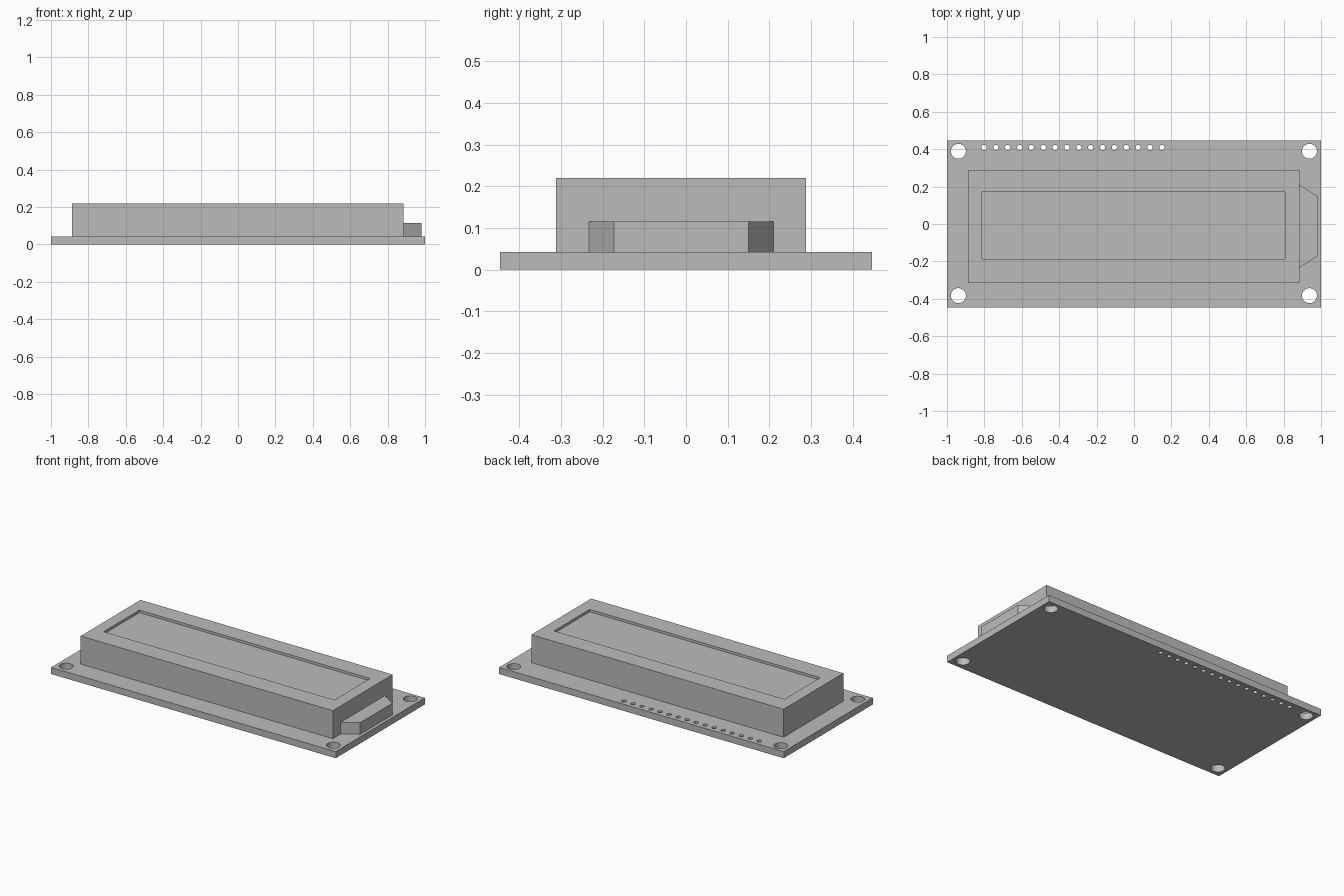
import bpy
import bmesh
import math
from mathutils import Matrix

if "Cube" in bpy.data.objects:
    bpy.data.objects.remove(bpy.data.objects["Cube"], do_unlink=True)

GREY = bpy.data.materials.new("plain grey")
GREY.use_nodes = True
GREY.diffuse_color = (0.5, 0.5, 0.5, 1)
GREY.node_tree.nodes["Principled BSDF"].inputs["Base Color"].default_value = (0.5, 0.5, 0.5, 1)

BOARD_TOP = 0.042
BODY_TOP = 0.22


def make_object(name, bm):
    bmesh.ops.recalc_face_normals(bm, faces=bm.faces)
    mesh = bpy.data.meshes.new(name)
    bm.to_mesh(mesh)
    bm.free()
    mesh.materials.append(GREY)
    obj = bpy.data.objects.new(name, mesh)
    bpy.context.collection.objects.link(obj)
    return obj


def add_prism(bm, outline, z0, z1):
    """Extrude a flat outline from z0 up to z1 and return its top face."""
    base = bm.faces.new([bm.verts.new((x, y, z0)) for x, y in outline])
    result = bmesh.ops.extrude_face_region(bm, geom=[base], use_keep_orig=True)
    verts = [g for g in result["geom"] if isinstance(g, bmesh.types.BMVert)]
    bmesh.ops.translate(bm, verts=verts, vec=(0, 0, z1 - z0))
    return next(g for g in result["geom"] if isinstance(g, bmesh.types.BMFace))


def rectangle(x0, x1, y0, y1):
    return [(x0, y0), (x1, y0), (x1, y1), (x0, y1)]


def cut(target, bm):
    """Subtract the cutter mesh from the target, then discard the cutter."""
    cutter = make_object("cutter", bm)
    cutter.hide_render = True
    mod = target.modifiers.new("cut", 'BOOLEAN')
    mod.operation = 'DIFFERENCE'
    mod.solver = 'EXACT'
    mod.object = cutter
    bpy.ops.object.select_all(action='DESELECT')
    bpy.context.view_layer.objects.active = target
    target.select_set(True)
    bpy.ops.object.modifier_apply(modifier=mod.name)
    bpy.data.objects.remove(cutter, do_unlink=True)


def add_drill(bm, x, y, radius, sides):
    bmesh.ops.create_cone(bm, cap_ends=True, segments=sides, radius1=radius, radius2=radius,
                          depth=0.2, matrix=Matrix.Translation((x, y, BOARD_TOP / 2)))


# Circuit board with four mounting holes and a row of pin holes
bm = bmesh.new()
add_prism(bm, rectangle(-1, 1, -0.447, 0.447), 0, BOARD_TOP)
board = make_object("circuit_board", bm)

drills = bmesh.new()
for x in (-0.939, 0.938):
    for y in (-0.383, 0.389):
        add_drill(drills, x, y, 0.04, 40)
for i in range(16):
    add_drill(drills, -0.802 + i * 0.0634, 0.409, 0.014, 20)
cut(board, drills)
bpy.ops.object.shade_smooth_by_angle(angle=math.radians(30))

# Display housing with a shallow window recess
bm = bmesh.new()
add_prism(bm, rectangle(-0.887, 0.885, -0.312, 0.288), BOARD_TOP, BODY_TOP)
housing = make_object("display_housing", bm)

window = bmesh.new()
add_prism(window, rectangle(-0.813, 0.808, -0.187, 0.171), BODY_TOP - 0.016, BODY_TOP + 0.1)
cut(housing, window)

# Tapered backlight block on the model's left end
bm = bmesh.new()
add_prism(bm, [(0.885, -0.233), (0.98, -0.173), (0.98, 0.15), (0.885, 0.21)], BOARD_TOP, 0.116)
make_object("backlight_block", bm)
